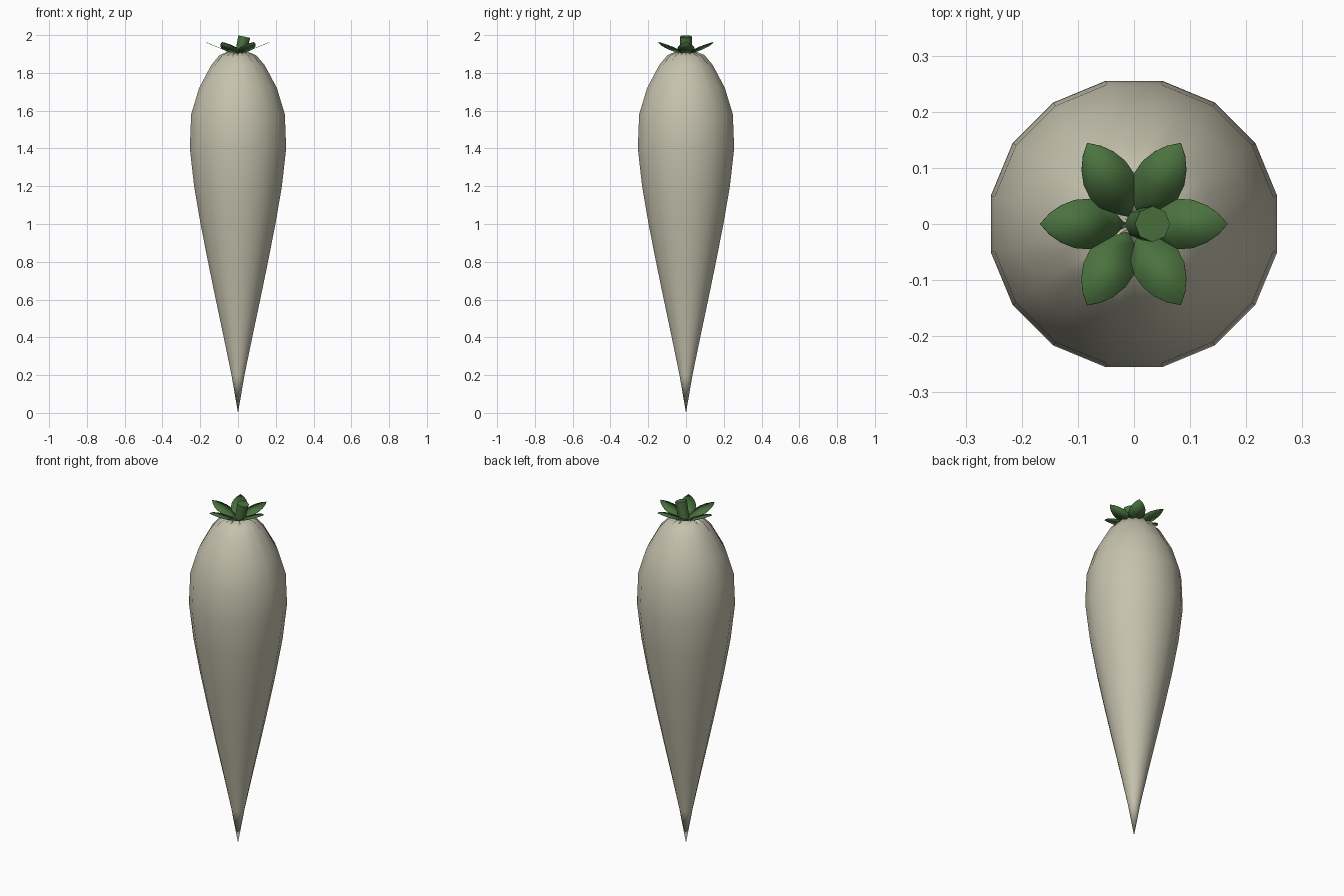
import bpy, bmesh, math, random
from mathutils import Matrix, Vector

random.seed(4)
if "Cube" in bpy.data.objects:
    bpy.data.objects.remove(bpy.data.objects["Cube"])


def material(name, colour):
    mat = bpy.data.materials.new(name)
    mat.use_nodes = True
    mat.diffuse_color = (*colour, 1)
    mat.node_tree.nodes["Principled BSDF"].inputs["Base Color"].default_value = (*colour, 1)
    return mat


def finish(bm, name, mat, angle):
    bmesh.ops.recalc_face_normals(bm, faces=bm.faces)
    mesh = bpy.data.meshes.new(name)
    bm.to_mesh(mesh)
    bm.free()
    mesh.materials.append(mat)
    obj = bpy.data.objects.new(name, mesh)
    bpy.context.collection.objects.link(obj)
    bpy.ops.object.select_all(action="DESELECT")
    obj.select_set(True)
    bpy.context.view_layer.objects.active = obj
    bpy.ops.object.shade_smooth_by_angle(angle=math.radians(angle))
    return obj


cream = material("cream skin", (0.56, 0.54, 0.42))
green = material("leaf green", (0.07, 0.17, 0.05))

# Tapered root: sixteen flat sides, with gathered folds near the crown
profile = [(0.2, 0.035), (0.4, 0.077), (0.6, 0.12), (0.8, 0.162), (1.0, 0.202),
           (1.2, 0.237), (1.4, 0.26), (1.58, 0.253), (1.72, 0.21), (1.84, 0.142),
           (1.89, 0.095), (1.906, 0.055), (1.9, 0.03)]
SIDES = 32
folds = [random.uniform(0.5, 1.4) for _ in range(SIDES)]
bm = bmesh.new()
rings = []
for z, r in profile:
    crease = max(0, (z - 1.8) / 0.1) * 0.006
    ring = []
    for i in range(SIDES):
        a = math.tau * (i + 1) / SIDES
        middle = i % 2
        radius = r * (math.cos(math.tau / SIDES) if middle else 1)
        shift = crease * folds[i] * (-1 if middle else 1)
        radius += shift * 0.7
        ring.append(bm.verts.new((radius * math.cos(a), radius * math.sin(a), z + shift * 0.6)))
    rings.append(ring)
tip = bm.verts.new((0, 0, 0))
crown = bm.verts.new((0, 0, 1.9))
for i in range(SIDES):
    j = (i + 1) % SIDES
    bm.faces.new((tip, rings[0][j], rings[0][i]))
    bm.faces.new((crown, rings[-1][i], rings[-1][j]))
    for low, high in zip(rings, rings[1:]):
        bm.faces.new((low[i], low[j], high[j], high[i]))
finish(bm, "root", cream, 60)

# Six pointed leaves fanned around the crown
outline = [(0.03, 0.016), (0.055, 0.038), (0.08, 0.045), (0.105, 0.043),
           (0.13, 0.033), (0.15, 0.019)]
for k in range(6):
    bm = bmesh.new()
    points = [(0.015, 0)] + outline + [(0.167, 0)] + [(r, -w) for r, w in reversed(outline)]
    verts = [bm.verts.new((r, w, 1.893 + 0.41 * r)) for r, w in points]
    bm.faces.new(verts)
    bmesh.ops.rotate(bm, verts=bm.verts, cent=(0, 0, 0),
                     matrix=Matrix.Rotation(k * math.tau / 6, 3, "Z"))
    leaf = finish(bm, f"leaf_{k + 1}", green, 30)
    thick = leaf.modifiers.new("thickness", "SOLIDIFY")
    thick.thickness = 0.002

# Short cut stem leaning to one side
base, top = Vector((0.01, 0, 1.885)), Vector((0.033, 0, 1.992))
axis = top - base
bm = bmesh.new()
bmesh.ops.create_cone(bm, cap_ends=True, segments=8, radius1=0.028, radius2=0.032,
                      depth=axis.length,
                      matrix=Matrix.Translation((base + top) / 2)
                      @ axis.to_track_quat("Z", "Y").to_matrix().to_4x4())
finish(bm, "stem", green, 50)
